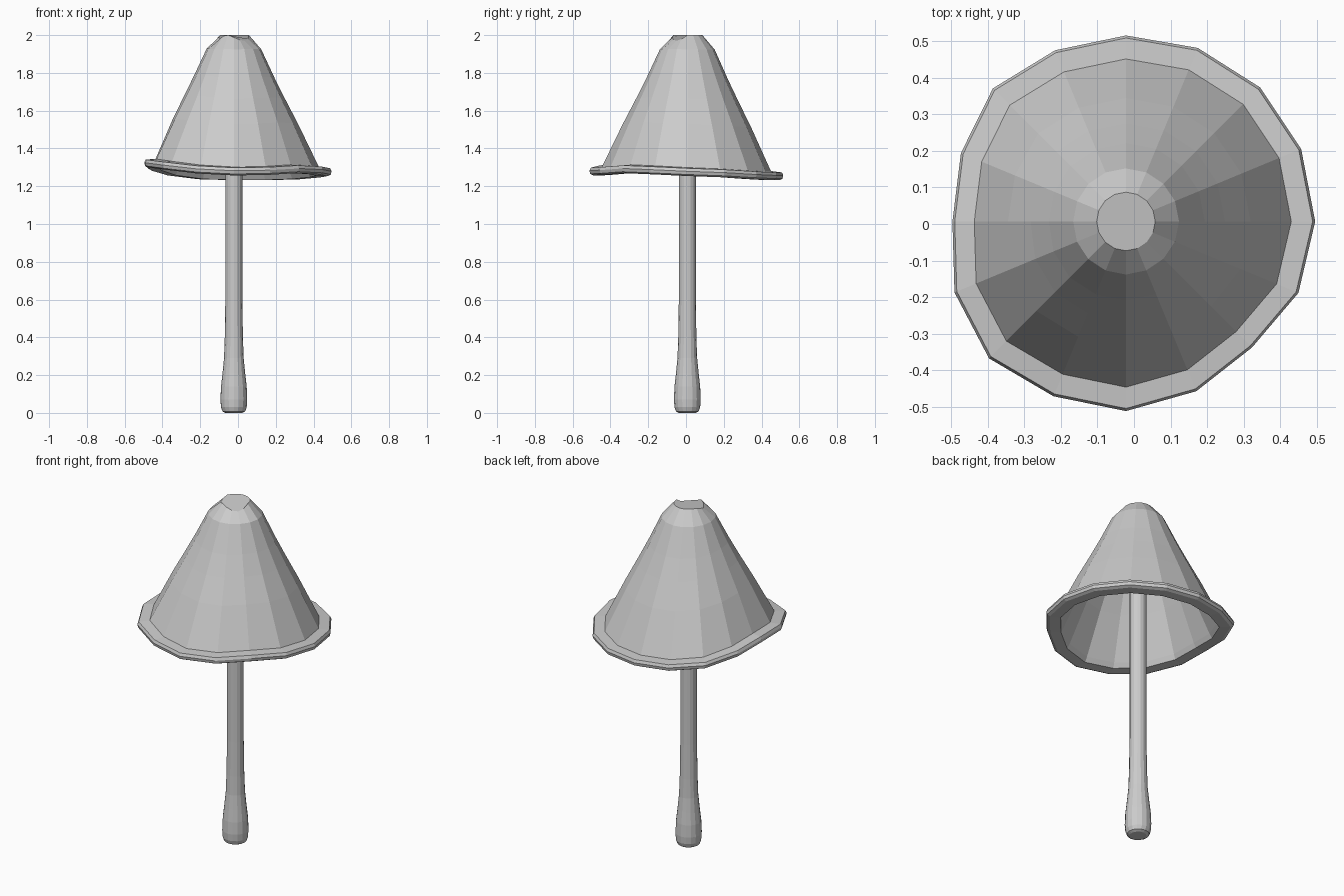
import bpy, bmesh
from math import cos, sin, pi

if "Cube" in bpy.data.objects:
    bpy.data.objects.remove(bpy.data.objects["Cube"])

SIDES = 16
CX, CY = -0.022, 0.007

# Hand-shaped irregularities, counter-clockwise from +x
RIM_R = [.517, .518, .518, .513, .508, .506, .514, .488,
         .474, .507, .529, .517, .518, .502, .487, .510]
RIM_Z = [-.003, -.01, -.02, -.025, -.025, -.02, 0, .025,
         .043, .042, .03, .01, 0, .003, .012, .006]
TOP_Z = [0, 0, 0, 0, 0, 0, 0, 0, -.01, -.02, -.005, 0, -.012, -.025, -.03, -.02]


def lathe(name, profile, shape, close_loop=False):
    """Rings of SIDES points from profile; shape(i, r, z) gives radius and height."""
    bm = bmesh.new()
    rings = []
    for r, z in profile:
        ring = []
        for i in range(SIDES):
            a = 2 * pi * i / SIDES
            rr, zz = shape(i, r, z)
            ring.append(bm.verts.new((CX + rr * cos(a), CY + rr * sin(a), zz)))
        rings.append(ring)
    for lo, hi in zip(rings, rings[1:]):
        for i in range(SIDES):
            j = (i + 1) % SIDES
            bm.faces.new((lo[i], lo[j], hi[j], hi[i]))
    bm.faces.new(rings[0][::-1])
    bm.faces.new(rings[-1])
    bmesh.ops.recalc_face_normals(bm, faces=bm.faces)
    me = bpy.data.meshes.new(name)
    bm.to_mesh(me)
    bm.free()
    ob = bpy.data.objects.new(name, me)
    bpy.context.collection.objects.link(ob)
    return ob


def cap_shape(i, r, z):
    # wobble is full at the brim and fades toward the crown
    w = max(0, min(1, (1.97 - z) / 0.67))
    top = TOP_Z[i] if z > 1.99 else 0
    k = 1 + (RIM_R[i] / 0.515 - 1) * w
    return r * k, z + RIM_Z[i] * w + top


# Hollow bell cap: inside crown, down the inner wall, around the brim, up outside
lathe("cap", [
    (.055, 1.955), (.125, 1.89), (.195, 1.75), (.31, 1.52), (.42, 1.285),
    (.435, 1.258), (.495, 1.257), (.511, 1.265), (.515, 1.282), (.508, 1.298),
    (.450, 1.302), (.340, 1.53), (.270, 1.665), (.215, 1.775), (.145, 1.925),
    (.080, 2.0)], cap_shape)

# Stem with bulbous foot
lathe("stem", [
    (.045, 0), (.060, .008), (.068, .03), (.071, .07), (.068, .14), (.060, .21),
    (.052, .29), (.048, .40), (.045, .60), (.045, 1.25), (.045, 1.96)],
    lambda i, r, z: (r, z))
